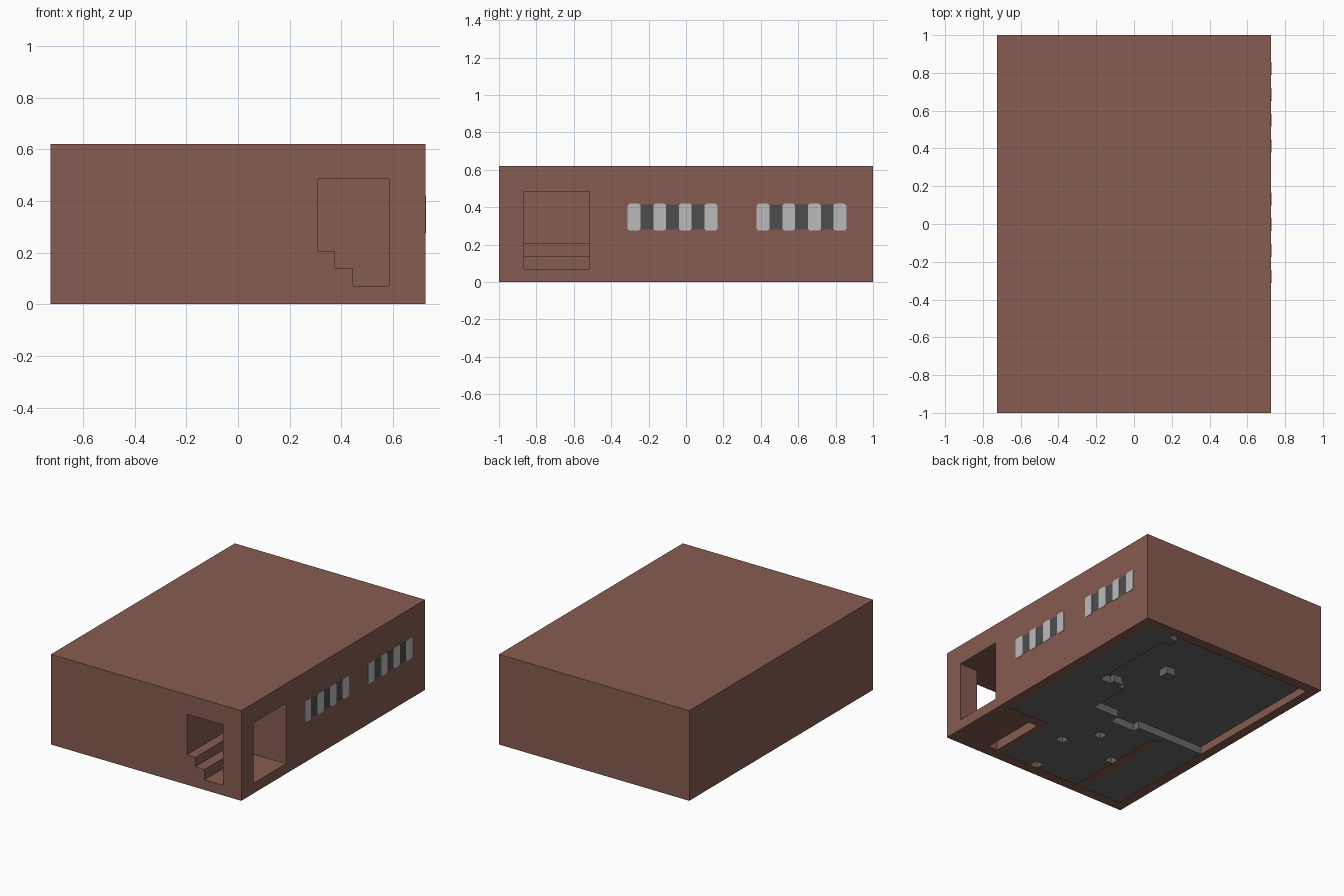
import bpy, bmesh
from mathutils import Vector

cube = bpy.data.objects.get("Cube")
if cube:
    bpy.data.objects.remove(cube)


def material(name, rgb):
    m = bpy.data.materials.new(name)
    m.use_nodes = True
    m.diffuse_color = (*rgb, 1)
    m.node_tree.nodes["Principled BSDF"].inputs["Base Color"].default_value = (*rgb, 1)
    return m


brown = material("brown_wall", (0.24, 0.107, 0.082))
floor_grey = material("floor_grey", (0.14, 0.14, 0.14))
dark_grey = material("dark_grey", (0.076, 0.076, 0.076))
light_grey = material("light_grey", (0.5, 0.5, 0.5))


def prism(name, outline, axis, lo, hi, mat):
    """Extrude a 2D outline along an axis, from lo to hi."""
    place = {"x": lambda u, v: (lo, u, v),
             "y": lambda u, v: (u, lo, v),
             "z": lambda u, v: (u, v, lo)}[axis]
    step = Vector([(hi - lo) * (a == axis) for a in "xyz"])
    bm = bmesh.new()
    face = bm.faces.new([bm.verts.new(place(u, v)) for u, v in outline])
    out = bmesh.ops.extrude_face_region(bm, geom=[face])
    moved = [g for g in out["geom"] if isinstance(g, bmesh.types.BMVert)]
    bmesh.ops.translate(bm, verts=moved, vec=step)
    bmesh.ops.recalc_face_normals(bm, faces=bm.faces)
    mesh = bpy.data.meshes.new(name)
    bm.to_mesh(mesh)
    bm.free()
    mesh.materials.append(mat)
    ob = bpy.data.objects.new(name, mesh)
    bpy.context.collection.objects.link(ob)
    return ob


def box(name, x0, x1, y0, y1, z0, z1, mat):
    return prism(name, [(x0, y0), (x1, y0), (x1, y1), (x0, y1)], "z", z0, z1, mat)


def cut(target, cutter):
    """Subtract the cutter for good, then remove it."""
    cutter.hide_render = True
    mod = target.modifiers.new("cut", "BOOLEAN")
    mod.operation, mod.solver, mod.object = "DIFFERENCE", "EXACT", cutter
    bpy.context.view_layer.objects.active = target
    bpy.ops.object.modifier_apply(modifier=mod.name)
    bpy.data.objects.remove(cutter)


W, L, H = 0.725, 1.0, 0.62
DEPTH = 0.06          # depth of the underside recess

# Main block
body = box("building_body", -W, W, -L, L, 0, H, brown)

# Corner entrance: stepped alcove open to the front, doorway open to the side
stairs = [(0.31, 0.485), (0.31, 0.205), (0.375, 0.205), (0.375, 0.14),
          (0.445, 0.14), (0.445, 0.07), (0.585, 0.07), (0.585, 0.485)]
cut(body, prism("alcove_cutter", stairs, "y", -1.1, -0.515, brown))
cut(body, box("doorway_cutter", 0.5, 0.8, -0.865, -0.515, 0.07, 0.485, brown))

# Underside recess and the slot below the stairs
footprint = [(-0.66, -0.93), (0.33, -0.93), (0.33, -0.45),
             (0.66, -0.45), (0.66, 0.93), (-0.66, 0.93)]
cut(body, prism("recess_cutter", footprint, "z", -0.1, DEPTH, brown))
cut(body, box("slot_cutter", 0.375, 0.445, -0.917, -0.515, -0.1, 0.065, brown))

# Deep floor covers the whole recess
prism("deep_floor", footprint, "z", DEPTH - 0.005, DEPTH + 0.002, floor_grey)

# Lower floor fills the front and the left strip, with a stepped edge
edge = [(0.45, 0.93), (0.45, 0.2), (0.25, 0.2), (0.25, -0.1), (0.05, -0.1),
        (0.05, -0.17), (-0.14, -0.17), (-0.14, -0.12), (-0.66, -0.12)]
lower_floor = prism("lower_floor", footprint[:5] + edge, "z", 0.002, DEPTH - 0.003, floor_grey)

# Square post holes in the lower floor
for x, y in [(0.06, -0.9), (-0.27, -0.55), (0.14, -0.55), (-0.01, -0.35)]:
    cut(lower_floor, box("hole_cutter", x - 0.03, x + 0.03, y - 0.03, y + 0.03,
                         -0.1, 0.05, floor_grey))

# Posts under the deep floor
for x, y in [(0.14, 0.5), (0.33, 0.2), (0.42, 0.85)]:
    box("floor_post", x - 0.035, x + 0.035, y - 0.035, y + 0.035, 0.003, DEPTH, floor_grey)

# Partition foot between the two front rooms
box("partition_foot", -0.36, -0.30, -0.94, -0.18, 0, DEPTH - 0.01, brown)

# Striped window bands on the right-hand wall
PITCH, Z0, Z1, C = 0.0685, 0.275, 0.42, 0.01
for start in (-0.312, 0.378):
    for i in range(7):
        y0 = start + i * PITCH
        y1 = y0 + PITCH
        if i % 2:
            pane = [(y0, Z0 + 0.006), (y1, Z0 + 0.006), (y1, Z1 - 0.006), (y0, Z1 - 0.006)]
            prism("window_pane", pane, "x", W - 0.004, W + 0.001, dark_grey)
        else:
            post = [(y0 + C, Z0), (y1 - C, Z0), (y1, Z0 + C), (y1, Z1 - C),
                    (y1 - C, Z1), (y0 + C, Z1), (y0, Z1 - C), (y0, Z0 + C)]
            prism("window_post", post, "x", W - 0.004, W + 0.003, light_grey)
